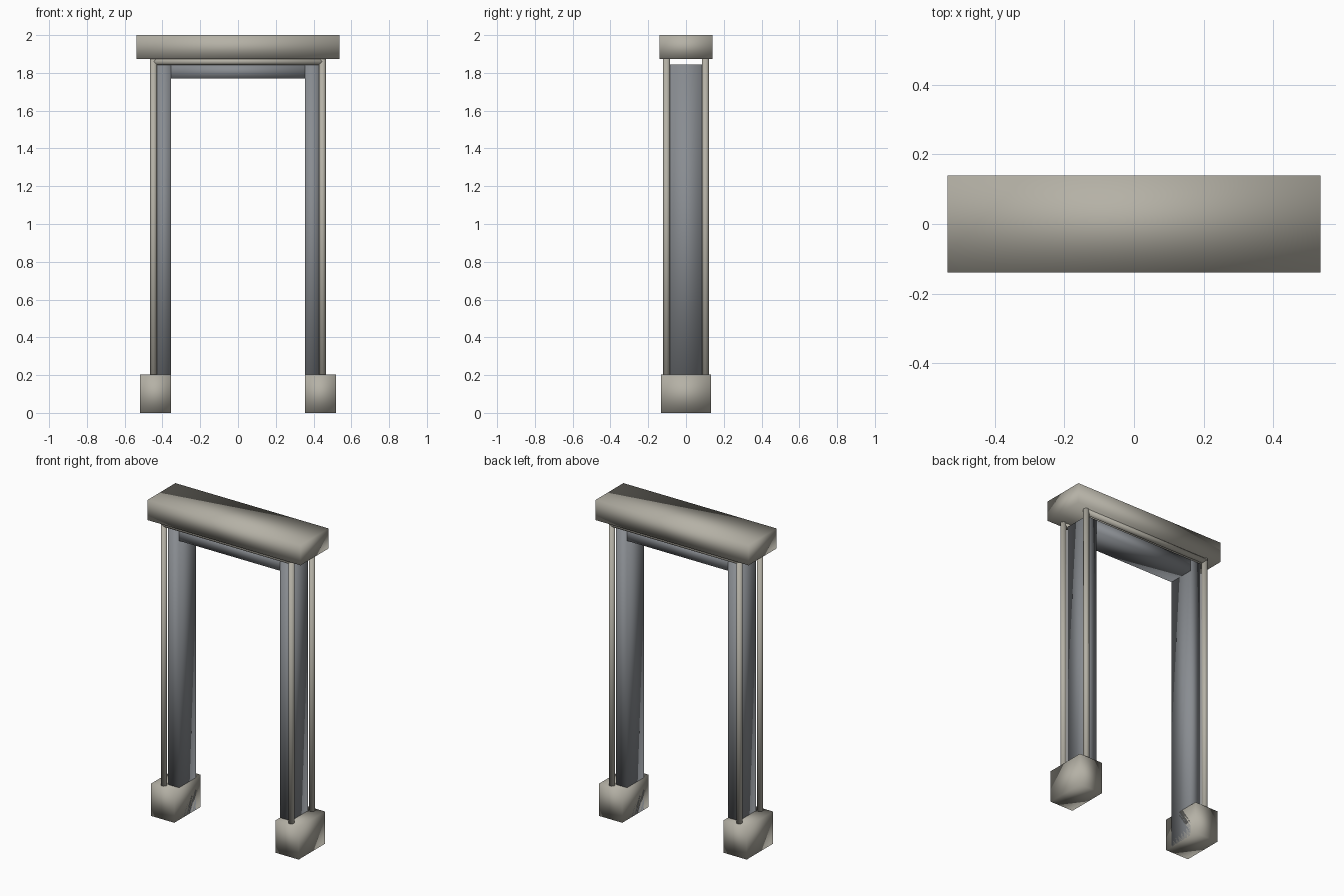
import bpy
import bmesh
from mathutils import Matrix, Vector

cube = bpy.data.objects.get("Cube")
if cube:
    bpy.data.objects.remove(cube, do_unlink=True)


def material(name, rgb):
    mat = bpy.data.materials.new(name)
    mat.use_nodes = True
    mat.diffuse_color = (*rgb, 1)
    mat.node_tree.nodes["Principled BSDF"].inputs["Base Color"].default_value = (*rgb, 1)
    return mat


stone = material("warm_stone", (0.46, 0.44, 0.38))
slate = material("slate_grey", (0.25, 0.265, 0.285))


def finish(name, bm, mat):
    mesh = bpy.data.meshes.new(name)
    for face in bm.faces:
        face.smooth = True
    bm.to_mesh(mesh)
    bm.free()
    mesh.materials.append(mat)
    obj = bpy.data.objects.new(name, mesh)
    bpy.context.collection.objects.link(obj)


def box(name, low, high, mat):
    low, high = Vector(low), Vector(high)
    bm = bmesh.new()
    place = Matrix.Translation((low + high) / 2) @ Matrix.Diagonal((*(high - low), 1))
    bmesh.ops.create_cube(bm, size=1, matrix=place)
    finish(name, bm, mat)


def rod(name, start, end, mat, radius=0.018):
    start, end = Vector(start), Vector(end)
    axis = end - start
    turn = Vector((0, 0, 1)).rotation_difference(axis).to_matrix().to_4x4()
    bm = bmesh.new()
    bmesh.ops.create_cone(bm, cap_ends=True, segments=12, radius1=radius, radius2=radius,
                          depth=axis.length, matrix=Matrix.Translation((start + end) / 2) @ turn)
    finish(name, bm, mat)


# Cap slab and the lintel beneath it
box("cap_slab", (-0.537, -0.14, 1.873), (0.537, 0.14, 2), stone)
box("lintel", (-0.354, -0.085, 1.769), (0.354, 0.085, 1.845), slate)

# Footings and inner jambs on both sides
for side, label in ((1, "left"), (-1, "right")):
    inner, jamb, outer = 0.354 * side, 0.431 * side, 0.518 * side
    x0, x1 = sorted((inner, outer))
    box(label + "_footing", (x0, -0.132, 0), (x1, 0.132, 0.204), stone)
    x0, x1 = sorted((inner, jamb))
    box(label + "_jamb", (x0, -0.085, 0.002), (x1, 0.085, 1.845), slate)

# Round trim rods running up each side and across the top, front and back
ROD_X, ROD_Y, ROD_TOP = 0.447, 0.103, 1.86
for y, label in ((-ROD_Y, "front"), (ROD_Y, "back")):
    for side, hand in ((1, "left"), (-1, "right")):
        rod(f"{label}_{hand}_rod", (ROD_X * side, y, 0.002), (ROD_X * side, y, 1.875), stone)
    rod(label + "_top_rod", (-ROD_X, y, ROD_TOP), (ROD_X, y, ROD_TOP), stone)
